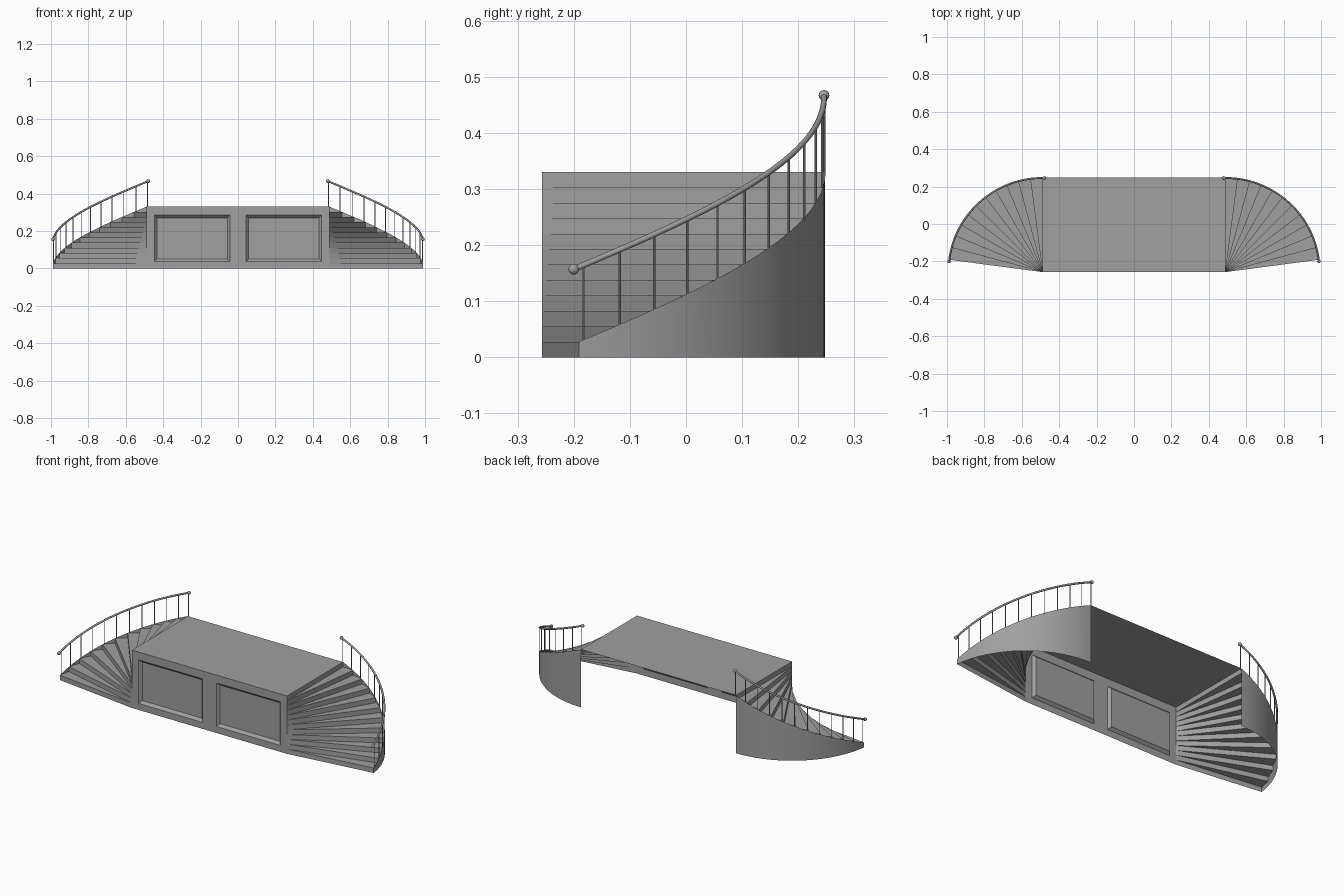
import bpy, bmesh, math
from mathutils import Matrix, Vector

cube = bpy.data.objects.get("Cube")
if cube:
    bpy.data.objects.remove(cube)

# Main dimensions
CX, FRONT, BACK = 0.489, -0.257, 0.248
RADIUS, RAIL_RADIUS = 0.505, 0.503
HEIGHT, STEPS = 0.33, 11
RISE = HEIGHT / (STEPS + 1)
START, TURN = 7.5, 7.5
SUB = 4

grey = bpy.data.materials.new("stone grey")
grey.use_nodes = True
colour = (0.35, 0.35, 0.35, 1)
grey.diffuse_color = colour
grey.node_tree.nodes["Principled BSDF"].inputs["Base Color"].default_value = colour


def arc(angle, z, radius=RADIUS):
    a = math.radians(angle)
    return Vector((CX + radius * math.cos(a), FRONT + radius * math.sin(a), z))


def slope(angle):
    """Height of the sloping outer wall at an angle."""
    return RISE * (1 + (angle - START) / TURN)


def face(bm, points):
    return bm.faces.new([bm.verts.new(p) for p in points])


def add_object(name, data):
    ob = bpy.data.objects.new(name, data)
    bpy.context.collection.objects.link(ob)
    data.materials.append(grey)
    mirror = ob.modifiers.new("both sides", 'MIRROR')
    mirror.merge_threshold = 0.0001
    return ob


def finish(name, bm, smooth=False):
    bmesh.ops.remove_doubles(bm, verts=bm.verts, dist=0.0001)
    mesh = bpy.data.meshes.new(name)
    bm.to_mesh(mesh)
    bm.free()
    for p in mesh.polygons:
        p.use_smooth = smooth
    return add_object(name, mesh)


# Platform top
bm = bmesh.new()
face(bm, [(0, FRONT, HEIGHT), (CX, FRONT, HEIGHT), (CX, BACK, HEIGHT), (0, BACK, HEIGHT)])
finish("platform_top", bm)

# Front wall with a recessed panel on each side
bm = bmesh.new()
xs, zs = (0, 0.043, 0.447, CX), (0, 0.037, 0.285, HEIGHT)
for i in range(3):
    for j in range(3):
        f = face(bm, [(xs[i], FRONT, zs[j]), (xs[i + 1], FRONT, zs[j]),
                      (xs[i + 1], FRONT, zs[j + 1]), (xs[i], FRONT, zs[j + 1])])
        if i == j == 1:
            panel = f
bmesh.ops.remove_doubles(bm, verts=bm.verts, dist=0.0001)
bm.normal_update()
bmesh.ops.inset_region(bm, faces=[panel], thickness=0.02, depth=-0.015)
finish("front_wall", bm)

# Winding steps: open risers and treads fanning from the front corner
bm = bmesh.new()
for i in range(STEPS + 1):
    a, low, high = START + i * TURN, i * RISE, (i + 1) * RISE
    face(bm, [(CX, FRONT, low), arc(a, low), arc(a, high), (CX, FRONT, high)])
    if i < STEPS:
        face(bm, [(CX, FRONT, high)] + [arc(a + TURN * k / SUB, high) for k in range(SUB + 1)])
finish("winding_steps", bm)

# Curved outer wall
bm = bmesh.new()
for k in range(STEPS * SUB):
    a = START + k * TURN / SUB
    b = a + TURN / SUB
    face(bm, [arc(a, 0), arc(b, 0), arc(b, slope(b)), arc(a, slope(a))])
finish("outer_wall", bm, smooth=True)

# Handrail
RAIL_LIFT, FIRST, LAST = 0.133, START - 1, 91
curve = bpy.data.curves.new("handrail", 'CURVE')
curve.dimensions = '3D'
curve.bevel_depth = 0.0052
curve.bevel_resolution = 2
curve.use_fill_caps = True
line = curve.splines.new('POLY')
count = STEPS * SUB
line.points.add(count)
for k, point in enumerate(line.points):
    a = FIRST + (LAST - FIRST) * k / count
    point.co = (*arc(a, slope(a) + RAIL_LIFT, RAIL_RADIUS), 1)
add_object("handrail", curve)

# Ball ends of the handrail
bm = bmesh.new()
for a in (FIRST, LAST):
    bmesh.ops.create_uvsphere(bm, u_segments=16, v_segments=10, radius=0.0095,
                              matrix=Matrix.Translation(arc(a, slope(a) + RAIL_LIFT, RAIL_RADIUS)))
finish("rail_balls", bm, smooth=True)

# Balusters
bm = bmesh.new()
for i in range(STEPS + 1):
    a = min(START + 1 + i * TURN, LAST - 0.5)
    base = min(slope(a), HEIGHT) - RISE * 0.3
    top = slope(a) + RAIL_LIFT
    bmesh.ops.create_cone(bm, cap_ends=True, segments=8, radius1=0.0022, radius2=0.0022,
                          depth=top - base,
                          matrix=Matrix.Translation(arc(a, (base + top) / 2, RAIL_RADIUS)))
finish("balusters", bm)
